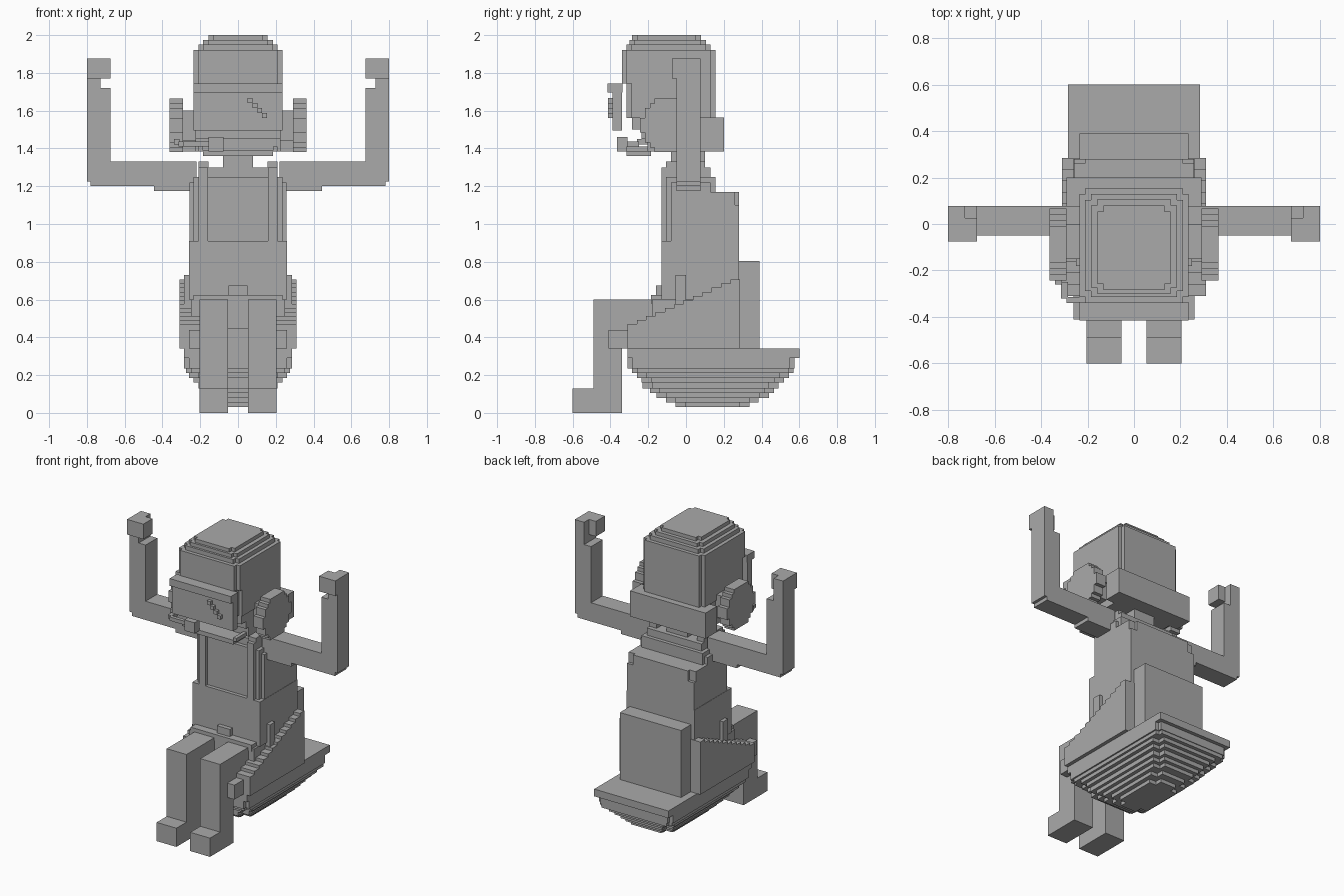
import bpy, bmesh, math

grey = bpy.data.materials.new("plain grey")
grey.diffuse_color = (0.4, 0.4, 0.4, 1)


def blocks(name, boxes, mirror=False):
    """One object from boxes (x0, x1, y0, y1, z0, z1), optionally mirrored in x."""
    bm = bmesh.new()
    for x0, x1, y0, y1, z0, z1 in boxes:
        for s in ((1, -1) if mirror else (1,)):
            vs = bmesh.ops.create_cube(bm, size=1)["verts"]
            for v in vs:
                v.co.x = s * ((x0 + x1) / 2) + v.co.x * (x1 - x0)
                v.co.y = (y0 + y1) / 2 + v.co.y * (y1 - y0)
                v.co.z = (z0 + z1) / 2 + v.co.z * (z1 - z0)
    me = bpy.data.meshes.new(name)
    bm.to_mesh(me)
    bm.free()
    me.materials.append(grey)
    ob = bpy.data.objects.new(name, me)
    bpy.context.collection.objects.link(ob)
    return ob


def centred(w, y0, y1, z0, z1):
    return (-w, w, y0, y1, z0, z1)


def notched(w, y0, y1, z0, z1, n):
    """Layer with its four upright corners stepped in by n."""
    return [centred(w - n, y0, y1, z0, z1), centred(w, y0 + n, y1 - n, z0, z1)]


def stepped_profile(name, outline, x0, x1, mirror=True):
    """Extrude a (y, z) outline between x0 and x1."""
    bm = bmesh.new()
    for s in ((1, -1) if mirror else (1,)):
        f = bm.faces.new([bm.verts.new((s * x0, y, z)) for y, z in outline])
        r = bmesh.ops.extrude_face_region(bm, geom=[f])
        for v in r["geom"]:
            if isinstance(v, bmesh.types.BMVert):
                v.co.x = s * x1
    bmesh.ops.recalc_face_normals(bm, faces=bm.faces)
    me = bpy.data.meshes.new(name)
    bm.to_mesh(me)
    bm.free()
    me.materials.append(grey)
    bpy.context.collection.objects.link(bpy.data.objects.new(name, me))


# legs: thigh, shin, foot
blocks("legs", [(0.053, 0.205, -0.49, -0.1, 0.34, 0.6),
                (0.053, 0.205, -0.49, -0.34, 0, 0.6),
                (0.053, 0.205, -0.6, -0.34, 0, 0.13)], True)

# stepped boat shaped seat bottom: half width, y range, z range, corner step
layers = [(0.11, -0.055, 0.335, 0.03, 0.055, 0.05),
          (0.14, -0.105, 0.385, 0.055, 0.08, 0.05),
          (0.165, -0.155, 0.44, 0.08, 0.105, 0.05),
          (0.19, -0.19, 0.465, 0.105, 0.13, 0.05),
          (0.21, -0.23, 0.49, 0.13, 0.16, 0.05),
          (0.235, -0.235, 0.52, 0.16, 0.185, 0.05),
          (0.26, -0.26, 0.545, 0.185, 0.21, 0.05),
          (0.275, -0.285, 0.57, 0.21, 0.235, 0.026),
          (0.285, -0.31, 0.575, 0.235, 0.29, 0.026)]
hull = [b for row in layers for b in notched(*row)]
blocks("seat_bottom", hull + [centred(0.285, -0.31, 0.6, 0.29, 0.34)])

# seat sides with a staircase top edge
stairs = [(-0.31, 0.34), (0.285, 0.34)]
n = 12
for i in range(n, 0, -1):
    z = 0.45 + 0.255 * i / n
    stairs += [(-0.31 + 0.595 * i / n, z), (-0.31 + 0.595 * (i - 1) / n, z)]
stepped_profile("seat_sides", stairs, 0.2, 0.31)
blocks("seat_side_fronts", [(0.2, 0.26, -0.41, -0.31, 0.34, 0.44)], True)
blocks("side_handles", [(0.24, 0.285, -0.055, 0, 0.55, 0.73)], True)
blocks("seat_core", [centred(0.24, -0.31, 0.28, 0.34, 0.45),
                     centred(0.25, -0.18, 0.28, 0.45, 0.6)])
blocks("seat_back_box", [centred(0.235, 0.27, 0.39, 0.34, 0.805)])

# torso, belt and vest
blocks("torso", [centred(0.26, -0.13, 0.28, 0.6, 0.91),
                 centred(0.235, -0.105, 0.28, 0.88, 1.1),
                 centred(0.235, -0.105, 0.235, 1.1, 1.17),
                 centred(0.21, -0.105, 0.28, 1.1, 1.17),
                 centred(0.235, -0.105, 0.155, 1.17, 1.25),
                 centred(0.21, -0.08, 0.13, 1.25, 1.3)])
blocks("vest_straps", [(0.16, 0.21, -0.13, 0.1, 0.9, 1.3),
                       (0.155, 0.21, -0.105, 0.1, 1.3, 1.33),
                       (0.2, 0.258, -0.08, 0.28, 0.9, 1.1),
                       (0.2, 0.258, 0.08, 0.26, 1.1, 1.17),
                       (0.2, 0.258, -0.08, 0.13, 1.1, 1.22)], True)
blocks("belt", [centred(0.235, -0.185, -0.1, 0.58, 0.625),
                centred(0.05, -0.16, -0.1, 0.6, 0.675)])

# raised arms and hands
blocks("arms", [(0.22, 0.77, -0.05, 0.078, 1.2, 1.33),
                (0.22, 0.445, -0.05, 0.078, 1.175, 1.21),
                (0.675, 0.8, -0.05, 0.078, 1.225, 1.72),
                (0.675, 0.78, -0.05, 0.078, 1.2, 1.24),
                (0.728, 0.8, -0.05, 0.078, 1.72, 1.78)], True)
blocks("hands", [(0.675, 0.8, -0.075, 0.025, 1.77, 1.875),
                 (0.728, 0.8, 0.025, 0.078, 1.77, 1.875)], True)

# neck and head
blocks("neck", [centred(0.08, -0.08, 0.1, 1.28, 1.41)])
head = notched(0.235, -0.34, 0.155, 1.745, 1.92, 0.026)
head += notched(0.235, -0.315, 0.155, 1.56, 1.745, 0.026)
head += notched(0.21, -0.315, 0.13, 1.92, 1.95, 0.026)
head += notched(0.185, -0.3, 0.105, 1.95, 1.975, 0.026)
head += notched(0.157, -0.285, 0.08, 1.975, 2.0, 0.026)
# face receding in steps towards the chin
for z0, z1, y in ((1.5, 1.56, -0.285), (1.45, 1.5, -0.235), (1.385, 1.45, -0.205)):
    head.append(centred(0.225, y, 0.13, z0, z1))
blocks("head", head)
blocks("helmet_back_rim", [centred(0.29, 0.075, 0.2, 1.385, 1.563)])
blocks("chin_strap", [centred(0.185, -0.315, -0.185, 1.36, 1.39),
                      (-0.21, -0.185, -0.315, -0.1, 1.385, 1.41),
                      (0.185, 0.21, -0.315, -0.1, 1.385, 1.41)])

# visor with a raised top bar and a diagonal glint
blocks("visor", [centred(0.235, -0.39, -0.34, 1.495, 1.7),
                 centred(0.235, -0.415, -0.335, 1.695, 1.745)])
blocks("visor_glint", [(0.05 + 0.026 * i, 0.076 + 0.026 * i, -0.413, -0.385,
                        1.64 - 0.026 * i, 1.666 - 0.026 * i) for i in range(4)])

# round ear cups from stacked rows, and the microphone
rows = []
step = 0.285 / 11
for i in range(11):
    z0 = 1.38 + i * step
    dz = abs(z0 + step / 2 - 1.5225)
    h = math.sqrt(0.147 ** 2 - dz ** 2)
    h = max(0.052, round(h / 0.0259) * 0.0259)
    rows.append((0.29, 0.363, -0.088 - h, -0.088 + h, z0, z0 + step))
blocks("ear_cups", rows + [(0.2, 0.3, -0.15, 0.0, 1.44, 1.6)], True)
blocks("microphone", [(-0.157, -0.078, -0.365, -0.31, 1.385, 1.46),
                      (-0.29, -0.15, -0.34, -0.315, 1.41, 1.436),
                      (-0.315, -0.285, -0.32, -0.25, 1.41, 1.436),
                      (-0.34, -0.31, -0.26, -0.15, 1.42, 1.45)])
